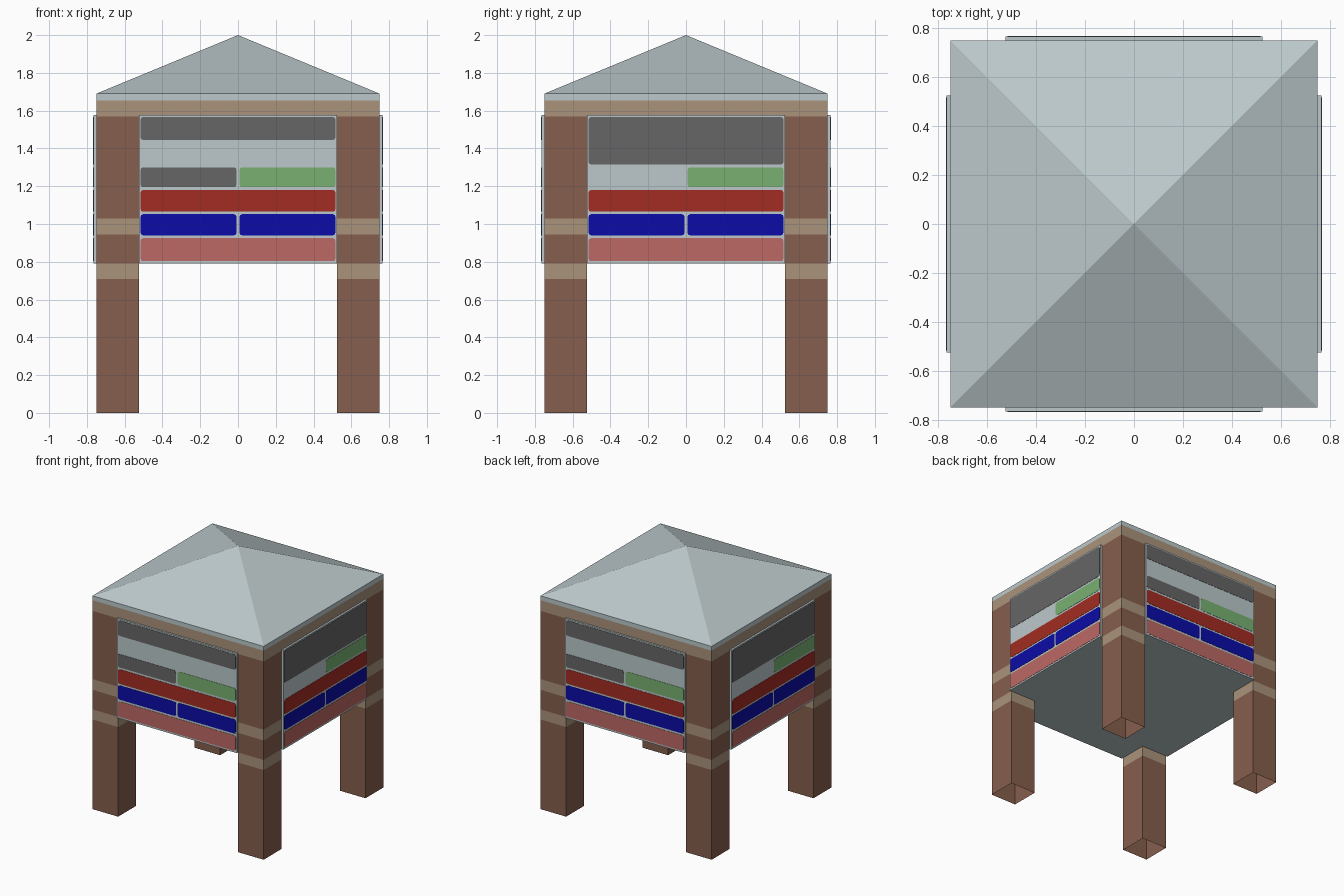
import bpy, bmesh, math
from mathutils import Matrix, Vector

if "Cube" in bpy.data.objects:
    bpy.data.objects.remove(bpy.data.objects["Cube"])


def material(name, rgb):
    lin = [(c / 255 / 12.92 if c < 10 else ((c / 255 + 0.055) / 1.055) ** 2.4) for c in rgb]
    m = bpy.data.materials.new(name)
    m.diffuse_color = (*lin, 1)
    m.use_nodes = True
    m.node_tree.nodes["Principled BSDF"].inputs["Base Color"].default_value = m.diffuse_color
    return m


PALE = material("pale grey", (188, 201, 203))
TAN = material("tan wood", (170, 147, 123))
BROWN = material("brown wood", (134, 94, 77))
DARK = material("dark grey", (102, 102, 102))
GREEN = material("green", (121, 176, 113))
RED = material("red", (163, 44, 34))
BLUE = material("blue", (12, 12, 168))
PINK = material("pink", (187, 104, 100))


def finish(bm, name, mats):
    bmesh.ops.recalc_face_normals(bm, faces=bm.faces)
    me = bpy.data.meshes.new(name)
    bm.to_mesh(me)
    bm.free()
    for m in mats:
        me.materials.append(m)
    ob = bpy.data.objects.new(name, me)
    bpy.context.collection.objects.link(ob)
    return ob


def box(lo, hi):
    bm = bmesh.new()
    lo, hi = Vector(lo), Vector(hi)
    bmesh.ops.create_cube(bm, size=1, matrix=Matrix.Translation((lo + hi) / 2)
                          @ Matrix.Diagonal((*(hi - lo), 1)))
    return bm


def cut_z(bm, heights):
    for z in heights:
        bmesh.ops.bisect_plane(bm, geom=bm.verts[:] + bm.edges[:] + bm.faces[:],
                               plane_co=(0, 0, z), plane_no=(0, 0, 1))


W, IN, FACE = 0.75, 0.525, 0.765

# body: banded timber box with a pale floor and eave
bm = box((-W, -W, 0.79), (W, W, 1.69))
cut_z(bm, (0.945, 1.03, 1.57, 1.655))
bm.normal_update()
bmesh.ops.delete(bm, geom=[f for f in bm.faces if f.normal.z > 0.9], context='FACES_ONLY')
for f in bm.faces:
    z = f.calc_center_median().z
    if f.normal.z < -0.9 or z > 1.655:
        f.material_index = 0
    elif 0.945 < z < 1.03 or z > 1.57:
        f.material_index = 1
    else:
        f.material_index = 2
finish(bm, "body", [PALE, TAN, BROWN])

# legs: hollow posts open at the foot, tan band at the top
for i, (sx, sy) in enumerate(((-1, -1), (1, -1), (1, 1), (-1, 1))):
    c = (IN + W) / 2
    h = (W - IN) / 2
    bm = box((sx * c - h, sy * c - h, 0), (sx * c + h, sy * c + h, 0.79))
    cut_z(bm, (0.71,))
    bm.normal_update()
    bmesh.ops.delete(bm, geom=[f for f in bm.faces if abs(f.normal.z) > 0.9], context='FACES_ONLY')
    for f in bm.faces:
        f.material_index = int(f.calc_center_median().z > 0.71)
    finish(bm, f"leg_{i + 1}", [BROWN, TAN])

# roof: low pyramid
bm = bmesh.new()
base = [bm.verts.new((x, y, 1.69)) for x, y in ((-W, -W), (W, -W), (W, W), (-W, W))]
tip = bm.verts.new((0, 0, 2.0))
for i in range(4):
    bm.faces.new((base[i], base[(i + 1) % 4], tip))
finish(bm, "roof", [PALE])

# coloured plates on each side: name, material, left, right, bottom, top
L, R, G = -0.516, 0.516, 0.008
SHARED = [("green_plate", GREEN, G, R, 1.195, 1.30),
          ("red_plate", RED, L, R, 1.065, 1.18),
          ("blue_plate_left", BLUE, L, -G, 0.94, 1.052),
          ("blue_plate_right", BLUE, G, R, 0.94, 1.052),
          ("pink_plate", PINK, L, R, 0.803, 0.925)]
FRONT = SHARED + [("dark_plate_top", DARK, L, R, 1.445, 1.567),
                  ("dark_plate_low", DARK, L, -G, 1.195, 1.30)]
SIDE = SHARED + [("dark_plate_top", DARK, L, R, 1.315, 1.567)]

for k, side in enumerate(("front", "right", "back", "left")):
    turn = Matrix.Rotation(k * math.pi / 2, 4, 'Z')
    bm = box((-IN, -FACE, 0.79), (IN, -W, 1.577))
    bm.transform(turn)
    finish(bm, f"{side}_panel", [PALE])
    for name, mat, x0, x1, z0, z1 in (SIDE if k % 2 else FRONT):
        bm = box((x0, -FACE - 0.002, z0), (x1, -FACE, z1))
        # round the four corners of the plate
        edges = [e for e in bm.edges
                 if abs(e.verts[0].co.y - e.verts[1].co.y) > 0.001]
        bmesh.ops.bevel(bm, geom=edges, offset=0.014, segments=2, profile=0.5, affect='EDGES')
        bm.transform(turn)
        finish(bm, f"{side}_{name}", [mat])
